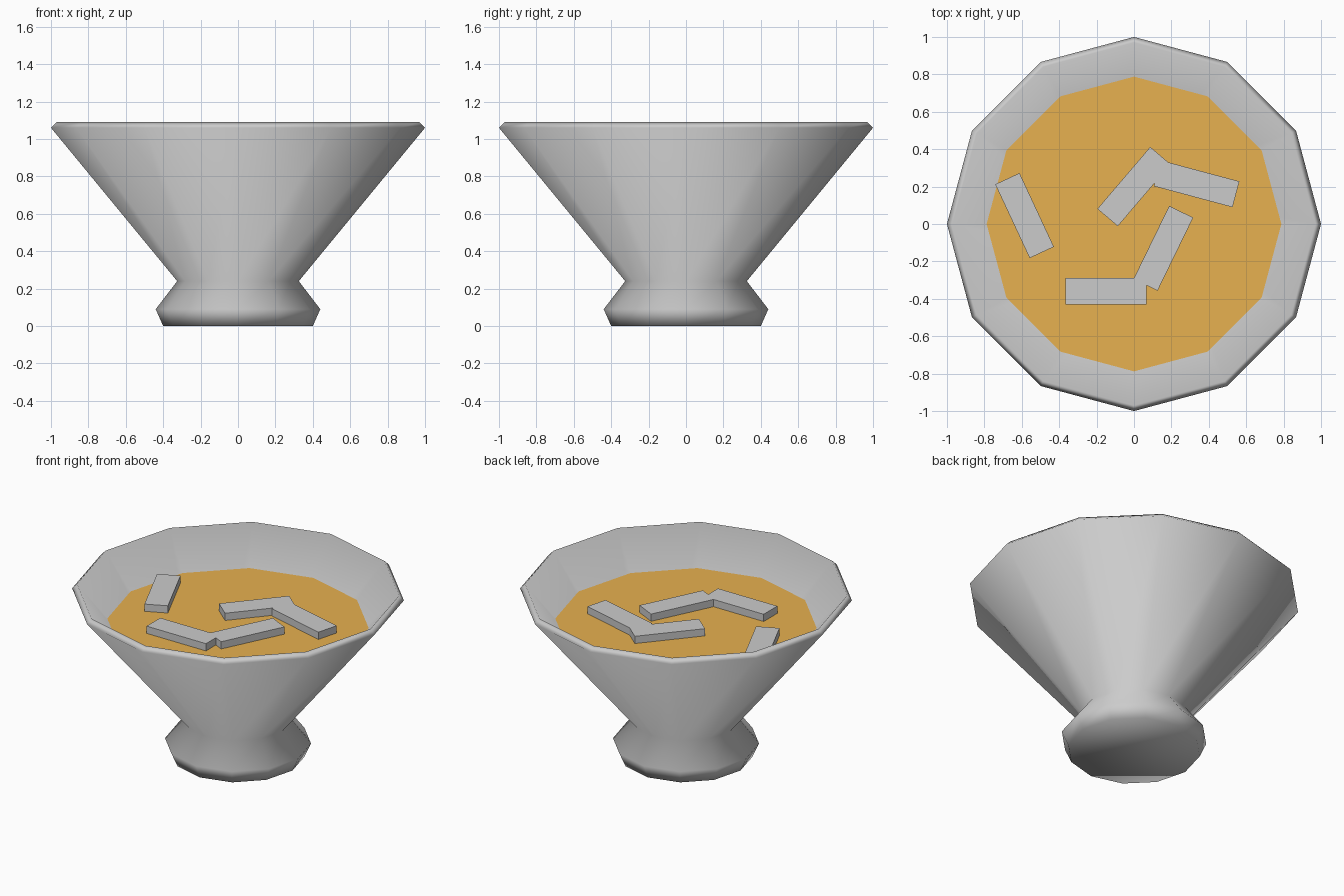
import bpy
import bmesh
from math import cos, sin, radians, tau

if "Cube" in bpy.data.objects:
    bpy.data.objects.remove(bpy.data.objects["Cube"])

SIDES = 12


def finish(bm, name, smooth=False, material=None):
    mesh = bpy.data.meshes.new(name)
    bmesh.ops.recalc_face_normals(bm, faces=bm.faces)
    for f in bm.faces:
        f.smooth = smooth
    bm.to_mesh(mesh)
    bm.free()
    obj = bpy.data.objects.new(name, mesh)
    bpy.context.collection.objects.link(obj)
    if material:
        mesh.materials.append(material)
    return obj


def ring(bm, r, z):
    return [bm.verts.new((r * cos(tau * i / SIDES), r * sin(tau * i / SIDES), z))
            for i in range(SIDES)]


# Footed bowl: outer wall up to the rim, then inner wall down to the floor
profile = [(0.40, 0.0), (0.44, 0.09), (0.325, 0.24), (1.0, 1.06),
           (0.97, 1.09), (0.285, 0.255), (0.22, 0.24)]
bm = bmesh.new()
rings = [ring(bm, r, z) for r, z in profile]
for a, b in zip(rings, rings[1:]):
    for i in range(SIDES):
        j = (i + 1) % SIDES
        bm.faces.new((a[i], a[j], b[j], b[i]))
bm.faces.new(rings[0])
bm.faces.new(rings[-1])
finish(bm, "bowl", smooth=True)

# Soup surface filling the bowl
soup_mat = bpy.data.materials.new("soup_orange")
soup_mat.diffuse_color = (0.80, 0.44, 0.08, 1)
soup_mat.use_nodes = True
soup_mat.node_tree.nodes["Principled BSDF"].inputs["Base Color"].default_value = soup_mat.diffuse_color
bm = bmesh.new()
bm.faces.new(ring(bm, 0.79, 0.868))
finish(bm, "soup", material=soup_mat)

# Floating bars: x, y, turn in degrees
bars = [(-0.585, 0.045, -65), (0.0, 0.20, 49.5), (0.335, 0.215, -15),
        (0.157, -0.13, 64), (-0.15, -0.36, 0)]
for n, (x, y, turn) in enumerate(bars, 1):
    bm = bmesh.new()
    bmesh.ops.create_cube(bm, size=1)
    bmesh.ops.scale(bm, vec=(0.435, 0.143, 0.072), verts=bm.verts)
    obj = finish(bm, f"floating_bar_{n}")
    obj.location = (x, y, 0.88)
    obj.rotation_euler.z = radians(turn)
